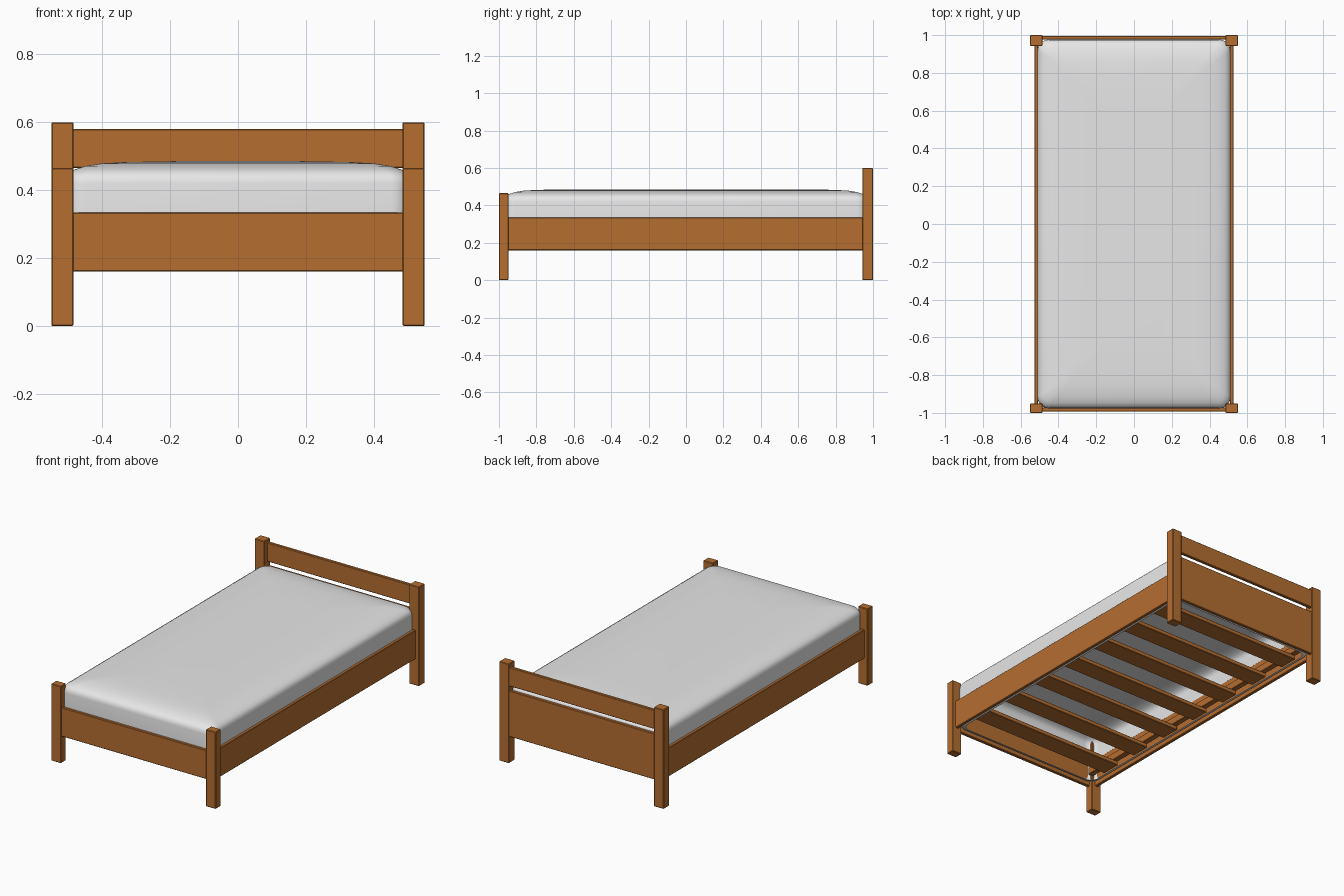
import bpy, bmesh, math

if "Cube" in bpy.data.objects:
    bpy.data.objects.remove(bpy.data.objects["Cube"])


def material(name, rgb):
    m = bpy.data.materials.new(name)
    m.diffuse_color = (*rgb, 1)
    m.use_nodes = True
    m.node_tree.nodes["Principled BSDF"].inputs["Base Color"].default_value = m.diffuse_color
    return m


WOOD = material("warm wood", (0.46, 0.155, 0.03))
FABRIC = material("mattress white", (0.8, 0.8, 0.8))


def finish(name, bm, mat, recalc=True):
    if recalc:
        bmesh.ops.recalc_face_normals(bm, faces=bm.faces)
    me = bpy.data.meshes.new(name)
    bm.to_mesh(me)
    bm.free()
    me.materials.append(mat)
    ob = bpy.data.objects.new(name, me)
    bpy.context.collection.objects.link(ob)
    return ob


def board(name, x, y, z, bevel=0.003):
    """Box from three (min, max) ranges with softened edges."""
    bm = bmesh.new()
    bmesh.ops.create_cube(bm, size=1)
    for v in bm.verts:
        for i, (lo, hi) in enumerate((x, y, z)):
            v.co[i] = lo if v.co[i] < 0 else hi
    bmesh.ops.bevel(bm, geom=bm.edges[:], offset=bevel, segments=1, affect='EDGES')
    return finish(name, bm, WOOD)


def mirrored(name, x, y, z):
    board(name + "_right", x, y, z)
    board(name + "_left", (-x[1], -x[0]), y, z)


# corner posts and side rails
mirrored("front_post", (0.485, 0.55), (-1.0, -0.95), (0, 0.465))
mirrored("back_post", (0.485, 0.55), (0.943, 1.0), (0, 0.6))
mirrored("side_rail", (0.508, 0.528), (-0.96, 0.96), (0.16, 0.335))

# footboard and headboard
board("foot_rail", (-0.5, 0.5), (-0.992, -0.972), (0.16, 0.335))
board("head_panel", (-0.5, 0.5), (0.976, 0.996), (0.16, 0.438))
board("head_top_rail", (-0.5, 0.5), (0.976, 0.996), (0.465, 0.58))

# slats and the ledges that carry them
mirrored("slat_ledge", (0.455, 0.49), (-0.95, 0.95), (0.215, 0.26))
for i in range(7):
    y = (i - 3) * 0.262
    board(f"slat_{i + 1}", (-0.49, 0.49), (y - 0.06, y + 0.06), (0.19, 0.216))


# mattress: fitted cover of stacked rounded rectangles, open underneath
def ring(bm, inset, z, hx=0.511, hy=0.976, radius=0.06, steps=8):
    r = max(radius - inset * 0.3, 0.03)
    cx, cy = hx - inset - r, hy - inset - r
    verts = []
    for q, (sx, sy) in enumerate(((1, 1), (-1, 1), (-1, -1), (1, -1))):
        for k in range(steps + 1):
            a = math.pi / 2 * (q + k / steps)
            verts.append(bm.verts.new((sx * cx + r * math.cos(a),
                                       sy * cy + r * math.sin(a), z)))
    return verts


profile = [(0.03, 0.176), (0.012, 0.18), (0.003, 0.195), (0, 0.22), (0, 0.42),
           (0.003, 0.437), (0.012, 0.45), (0.03, 0.461), (0.06, 0.471),
           (0.11, 0.479), (0.18, 0.483), (0.35, 0.486)]
bm = bmesh.new()
rings = [ring(bm, *p) for p in profile]
for a, b in zip(rings, rings[1:]):
    for i in range(len(a)):
        j = (i + 1) % len(a)
        bm.faces.new((a[i], a[j], b[j], b[i]))
bm.faces.new(rings[-1])
mattress = finish("mattress", bm, FABRIC, recalc=False)
for p in mattress.data.polygons:
    p.use_smooth = True
